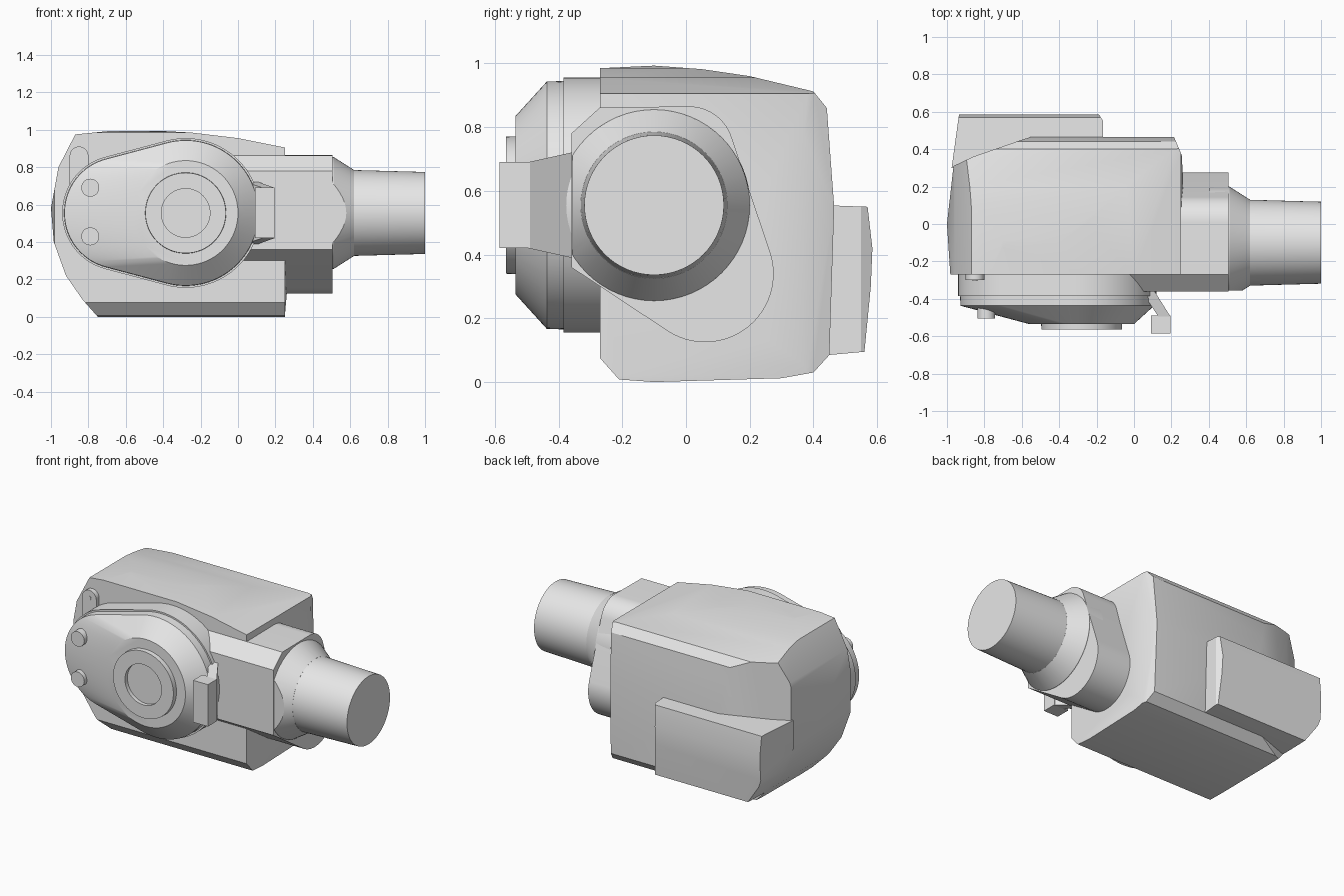
import bpy, bmesh, math
from mathutils import Vector

if "Cube" in bpy.data.objects:
    bpy.data.objects.remove(bpy.data.objects["Cube"])

grey = bpy.data.materials.new("light_grey")
grey.use_nodes = True
grey.diffuse_color = (0.8, 0.8, 0.8, 1)
grey.node_tree.nodes["Principled BSDF"].inputs["Base Color"].default_value = (0.8, 0.8, 0.8, 1)

X, Y, Z = 0, 1, 2


def finish(name, bm, angle=25):
    bmesh.ops.recalc_face_normals(bm, faces=bm.faces)
    mesh = bpy.data.meshes.new(name)
    bm.to_mesh(mesh)
    bm.free()
    mesh.materials.append(grey)
    obj = bpy.data.objects.new(name, mesh)
    bpy.context.collection.objects.link(obj)
    bpy.ops.object.select_all(action='DESELECT')
    obj.select_set(True)
    bpy.context.view_layer.objects.active = obj
    bpy.ops.object.shade_smooth_by_angle(angle=math.radians(angle))
    return obj


def slice_off(bm, point, normal):
    """Remove everything beyond a plane and cap the cut."""
    cut = bmesh.ops.bisect_plane(bm, geom=bm.verts[:] + bm.edges[:] + bm.faces[:],
                                 plane_co=point, plane_no=normal, clear_outer=True)
    edges = [e for e in cut["geom_cut"] if isinstance(e, bmesh.types.BMEdge)]
    bmesh.ops.holes_fill(bm, edges=edges)


def carved_block(name, outlines):
    """Carve a block with convex outlines, each seen along one axis."""
    bm = bmesh.new()
    bmesh.ops.create_cube(bm, size=4)
    for a, b, outline in outlines:
        for p, q in zip(outline, outline[1:] + outline[:1]):
            point, normal = Vector(), Vector()
            point[a], point[b] = p
            normal[a], normal[b] = q[1] - p[1], p[0] - q[0]
            slice_off(bm, point, normal.normalized())
    bmesh.ops.remove_doubles(bm, verts=bm.verts, dist=0.0005)
    return finish(name, bm)


def circle(centre, radius, count=64):
    turn = math.tau / count
    return [(centre[0] + radius * math.cos(i * turn),
             centre[1] + radius * math.sin(i * turn)) for i in range(count)]


def layer(axis, depth, outline):
    """Place a flat outline at a depth along the given axis."""
    if axis == X:
        return [(depth, u, v) for u, v in outline]
    if axis == Y:
        return [(u, depth, v) for u, v in outline]
    return [(u, v, depth) for u, v in outline]


def hull_mesh(points):
    bm = bmesh.new()
    for p in points:
        bm.verts.new(p)
    made = bmesh.ops.convex_hull(bm, input=bm.verts)
    loose = [v for v in bm.verts if not v.link_faces]
    bmesh.ops.delete(bm, geom=loose, context='VERTS')
    bmesh.ops.dissolve_limit(bm, angle_limit=0.01, verts=bm.verts, edges=bm.edges)
    return bm


def hull(name, *layers):
    return finish(name, hull_mesh([p for one in layers for p in one]))


def prism(name, axis, start, end, outline):
    return hull(name, layer(axis, start, outline), layer(axis, end, outline))


# Main housing and the box on its back share the same front silhouette
silhouette = [(-.75, 0), (.25, 0), (.275, .28), (.25, .905), (0, .955), (-.25, .985),
              (-.5, .998), (-.7, .992), (-.87, .975), (-.96, .8), (-1, .58),
              (-.985, .4), (-.92, .22), (-.83, .09)]
housing_side = [(-.27, .075), (-.21, .008), (-.1, 0), (.3, .012), (.4, .03), (.45, .085),
                (.465, .55), (.442, .86), (.4, .912), (.2, .96), (.05, .982),
                (-.1, .993), (-.27, .985)]
housing_plan = [(-.98, -.3), (.25, -.3), (.262, .25), (.255, .37), (.21, .475),
                (-.52, .475), (-.6, .45), (-.86, .36), (-.965, .31), (-1, 0)]
carved_block("main_housing", [(X, Z, silhouette), (Y, Z, housing_side), (X, Y, housing_plan)])

box_side = [(.3, .078), (.45, .085), (.56, .095), (.58, .3), (.585, .42), (.57, .55), (.3, .56)]
box_plan = [(-.985, .2), (-.165, .2), (-.165, .55), (-.19, .59), (-.935, .59), (-.975, .3)]
carved_block("back_box", [(X, Z, silhouette), (Y, Z, box_side), (X, Y, box_plan)])

# Front cover: teardrop base and a tapered lid
hub, lobe = (-.28, .555), (-.63, .555)


def teardrop(inset):
    return circle(hub, .4 - inset, 96) + circle(lobe, .31 - inset, 96)


prism("cover_base", Y, -.2, -.385, teardrop(0))
hull("cover_lid", layer(Y, -.38, teardrop(.01)), layer(Y, -.437, teardrop(.012)),
     layer(Y, -.535, circle(hub, .28, 96)))

# Hub boss with a recessed centre
bm = hull_mesh(layer(Y, -.5, circle(hub, .218)) + layer(Y, -.565, circle(hub, .215)))
bm.faces.ensure_lookup_table()
cap = min(bm.faces, key=lambda f: f.calc_center_median().y)
bmesh.ops.inset_region(bm, faces=[cap], thickness=.085)
rim = bmesh.ops.extrude_discrete_faces(bm, faces=[cap])["faces"]
bmesh.ops.translate(bm, verts=rim[0].verts[:], vec=(0, .025, 0))
finish("hub_boss", bm)

# Two buttons on the lid
for place, height in (("upper", .69), ("lower", .43)):
    prism(place + "_button", Y, -.42, -.505, circle((-.79, height), .048, 32))

# Lug with a pin at the upper corner
prism("lug", Y, -.25, -.3, circle((-.85, .86), .05, 32) + [(-.9, .7), (-.8, .7)])
prism("lug_pin", Y, -.29, -.304, circle((-.85, .86), .014, 16))

# Clip beside the cover
prism("clip_pad", Y, -.585, -.49, [(.09, .42), (.195, .42), (.195, .69), (.09, .69)])
bracket_base = [(.04, .39), (.11, .39), (.11, .72), (.04, .72)]
bracket_tip = [(.13, .42), (.195, .42), (.195, .69), (.13, .69)]
hull("clip_bracket", layer(Y, -.36, bracket_base), layer(Y, -.495, bracket_tip))

# Side arm mount
mount = circle((.06, .34), .215) + circle((.01, .725), .14) + \
    [(-.36, .36), (-.36, .78), (-.27, .862)]
prism("arm_mount", X, -.05, .505, mount)

# Collar flattened at the front, then the output tube
axis = (-.1, .555)
bm = hull_mesh(layer(X, .4, circle(axis, .302)) + layer(X, .51, circle(axis, .3))
               + layer(X, .62, circle(axis, .23)))
slice_off(bm, (0, -.356, 0), (0, -1, 0))
finish("tube_collar", bm)
hull("output_tube", layer(X, .6, circle(axis, .23)), layer(X, 1, circle(axis, .219)))
